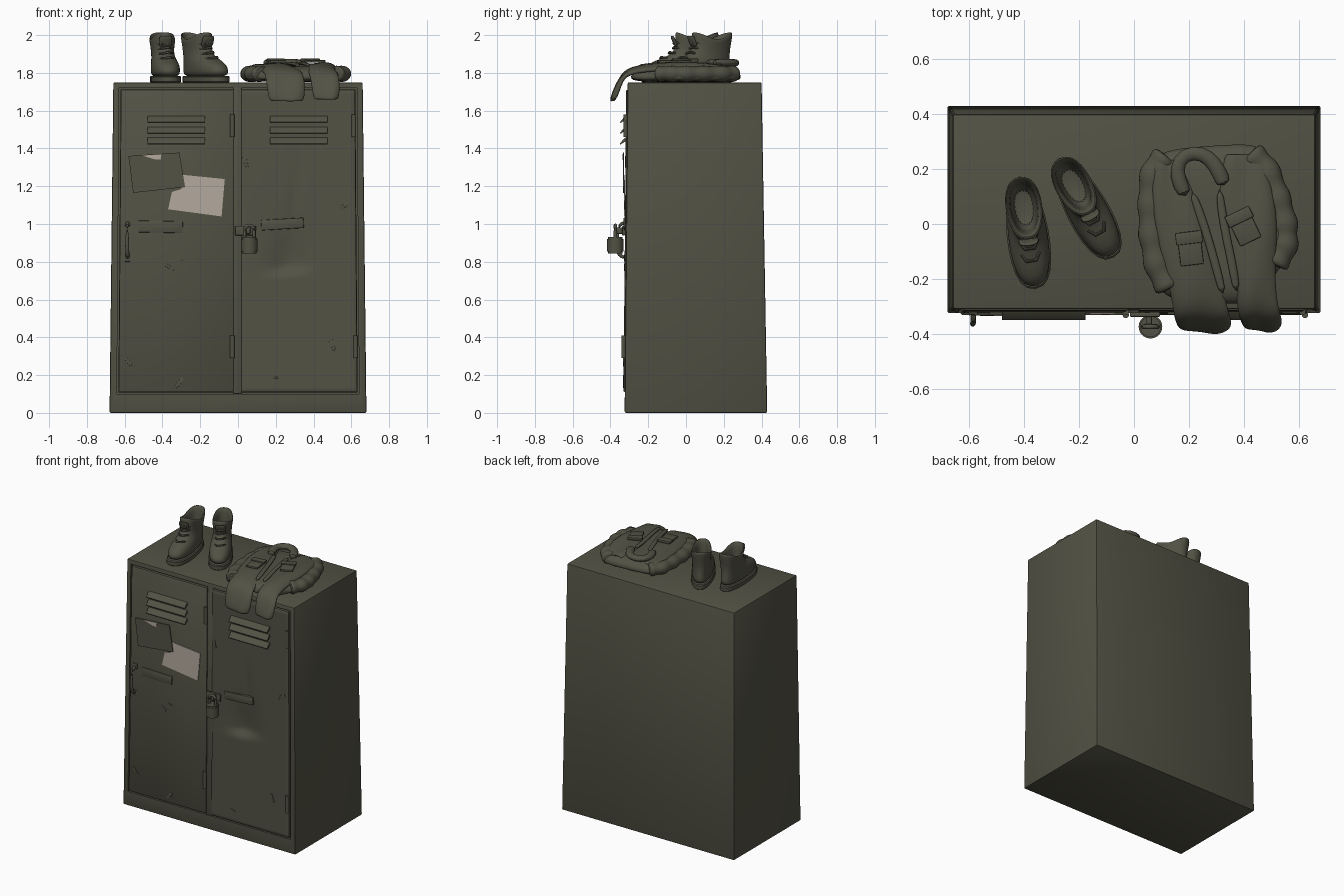
import bpy, bmesh, math
from math import sin, cos, pi, exp
from mathutils import Vector, Matrix

if "Cube" in bpy.data.objects:
    bpy.data.objects.remove(bpy.data.objects["Cube"])


def material(name, rgb):
    m = bpy.data.materials.new(name)
    m.use_nodes = True
    m.diffuse_color = (*rgb, 1)
    m.node_tree.nodes["Principled BSDF"].inputs["Base Color"].default_value = (*rgb, 1)
    return m


OLIVE = material("olive drab", (0.085, 0.083, 0.058))
PAPER = material("aged paper", (0.45, 0.40, 0.34))
TOP = 1.75


def front(z):
    """Depth of the leaning front at a height."""
    return -0.325 + 0.009 * z


def finish(name, bm, mat=OLIVE, subsurf=0, thick=0, angle=40):
    bmesh.ops.recalc_face_normals(bm, faces=bm.faces)
    me = bpy.data.meshes.new(name)
    bm.to_mesh(me)
    bm.free()
    ob = bpy.data.objects.new(name, me)
    bpy.context.collection.objects.link(ob)
    me.materials.append(mat)
    if thick:
        ob.modifiers.new("thickness", 'SOLIDIFY').thickness = thick
    if subsurf:
        s = ob.modifiers.new("smooth", 'SUBSURF')
        s.levels = s.render_levels = subsurf
    bpy.ops.object.select_all(action='DESELECT')
    ob.select_set(True)
    bpy.context.view_layer.objects.active = ob
    bpy.ops.object.shade_smooth_by_angle(angle=math.radians(angle))
    return ob


def box(name, loc, size, rot=(0, 0, 0), bevel=0.004, mat=OLIVE):
    bm = bmesh.new()
    bmesh.ops.create_cube(bm, size=1, matrix=Matrix.Diagonal((*size, 1)))
    if bevel:
        bmesh.ops.bevel(bm, geom=bm.edges[:], offset=bevel, segments=2, affect='EDGES', profile=0.5)
    ob = finish(name, bm, mat)
    ob.location, ob.rotation_euler = loc, rot
    return ob


def loft(name, rings, closed=True, caps=True, **kw):
    """Skin a list of point rows."""
    bm = bmesh.new()
    rows = [[bm.verts.new(p) for p in r] for r in rings]
    n = len(rows[0])
    for a, b in zip(rows, rows[1:]):
        for i in range(n if closed else n - 1):
            j = (i + 1) % n
            bm.faces.new((a[i], a[j], b[j], b[i]))
    if closed and caps:
        bm.faces.new(rows[0])
        bm.faces.new(rows[-1])
    return finish(name, bm, **kw)


def tube(name, pts, r, n=10, flat=1.0, **kw):
    """Round or flattened tube along a path; r may vary per point."""
    pts = [Vector(p) for p in pts]
    rings = []
    for i, p in enumerate(pts):
        t = (pts[min(i + 1, len(pts) - 1)] - pts[max(i - 1, 0)]).normalized()
        side = t.cross(Vector((0, 0, 1)))
        side = side.normalized() if side.length > 0.1 else Vector((1, 0, 0))
        up = side.cross(t)
        rad = r[i] if isinstance(r, (list, tuple)) else r
        rings.append([p + rad * (side * cos(2 * pi * k / n) + up * flat * sin(2 * pi * k / n)) for k in range(n)])
    return loft(name, rings, **kw)


# Cabinet shell: tapered box with a recessed front
bm = bmesh.new()
bmesh.ops.create_cube(bm, size=1)
for v in bm.verts:
    hi, back = v.co.z > 0, v.co.y > 0
    y = (0.40 if hi else 0.43) if back else front(TOP if hi else 0)
    v.co = ((0.66 if hi else 0.68) * (1 if v.co.x > 0 else -1), y, TOP if hi else 0)
bmesh.ops.bevel(bm, geom=bm.edges[:], offset=0.008, segments=2, affect='EDGES', profile=0.5)
face = max(bm.faces, key=lambda f: f.calc_area() * (f.normal.y < -0.9))
bmesh.ops.inset_individual(bm, faces=[face], thickness=0.02)
for v in face.verts:
    hi = v.co.z > 1
    z = 1.72 if hi else 0.1
    v.co = (math.copysign(0.642 * (1 - 0.012 * z), v.co.x), front(z), z)
ext = bmesh.ops.extrude_discrete_faces(bm, faces=[face])["faces"][0]
for v in ext.verts:
    v.co.y += 0.06
finish("cabinet_shell", bm, angle=30)
box("door_divider", (-0.003, -0.30, 0.91), (0.046, 0.03, 1.62), (-0.009, 0, 0))


def dent(x, z):
    """Crushed hollow with a hard lower crease."""
    crease = 0.775 + 0.10 * (x - 0.27)
    g = exp(-((z - crease) / 0.2) ** 2) if z > crease else max(0, 1 - (crease - z) / 0.05)
    return 0.032 * exp(-((x - 0.27) / 0.10) ** 2) * g + 0.008 * exp(-((x - 0.30) / 0.03) ** 2 - ((z - 1.1) / 0.15) ** 2)


def door(name, x0, x1, hollow):
    nx, nz = (40, 90) if hollow else (1, 1)
    z0, z1, lip = 0.108, 1.713, 0.008
    xs = [x0, x0 + lip * 0.3] + [x0 + lip + (x1 - x0 - 2 * lip) * i / nx for i in range(nx + 1)] + [x1 - lip * 0.3, x1]
    zs = [z0, z0 + lip * 0.3] + [z0 + lip + (z1 - z0 - 2 * lip) * i / nz for i in range(nz + 1)] + [z1 - lip * 0.3, z1]
    rows = []
    for j, z in enumerate(zs):
        row = []
        for i, x in enumerate(xs):
            edge = min(i, j, len(xs) - 1 - i, len(zs) - 1 - j)
            out = (-0.025, 0.003, 0.007)[min(edge, 2)]
            row.append((x * (1 - 0.012 * z), front(z) - out + (dent(x, z) if hollow else 0), z))
        rows.append(row)
    loft(name, rows, closed=False)


door("right_door", -0.634, -0.022, False)
door("left_door", 0.017, 0.634, True)

# Louvres and hinges
for side, cx, hx in (("right", -0.328, -0.03), ("left", 0.322, 0.625)):
    for i in range(3):
        z = 1.552 - 0.057 * i
        y = front(z) - 0.006
        w = 0.152
        prof = [(0.004, 0.022), (-0.010, 0.014), (-0.032, -0.012), (-0.030, -0.018), (-0.008, -0.004), (0.004, 0.0)]
        loft(f"{side}_louvre_{i + 1}", [[(cx + s * w, y + a, z + b) for a, b in prof] for s in (-1, 1)])
    for z in (0.35, 1.52):
        x = hx * (1 - 0.012 * z)
        tube(f"{side}_hinge", [(x, front(z) - 0.009, z - 0.06), (x, front(z) - 0.009, z + 0.06)], 0.012)

# Pull handle and worn label plates
y = front(0.9) - 0.005
tube("pull_handle", [(-0.585, y, 1.01), (-0.585, y - 0.034, 0.995), (-0.587, y - 0.042, 0.96),
                     (-0.587, y - 0.042, 0.87), (-0.585, y - 0.034, 0.835), (-0.585, y, 0.82)], 0.011, subsurf=1)
for z in (0.82, 1.01):
    box("handle_foot", (-0.585, y, z), (0.034, 0.014, 0.04))
box("right_label_plate", (-0.41, y, 0.985), (0.235, 0.014, 0.062), (0, 0.02, 0))
box("left_label_plate", (0.235, y + 0.004, 1.0), (0.225, 0.024, 0.055), (0, -0.06, 0))

# Hasp and padlock
box("hasp_strap", (0.04, y - 0.008, 0.965), (0.11, 0.016, 0.05))
box("hasp_staple", (0.055, y - 0.027, 0.965), (0.02, 0.04, 0.035))
px, py = 0.06, -0.374
for i, (r, z0, z1) in enumerate(((0.038, 0.845, 0.93), (0.043, 0.855, 0.92))):
    tube("padlock_body", [(px, py, z0), (px, py, z1)], r, n=24)
arch = [(px + 0.025 * cos(pi * k / 8), py, 0.965 + 0.028 * sin(pi * k / 8)) for k in range(9)]
tube("padlock_shackle", [(px + 0.025, py, 0.92)] + arch + [(px - 0.025, py, 0.92)], 0.009)


# Pinned sheets
def sheet(name, corners, mat, lift):
    loft(name, [[(x, front(z) - lift - d, z) for x, z in corners] for d in (0, 0.005)], mat=mat)


sheet("pale_note", [(-0.29, 1.26), (-0.07, 1.238), (-0.087, 1.04), (-0.37, 1.078), (-0.35, 1.17), (-0.30, 1.185)], PAPER, 0.008)
sheet("olive_card", [(-0.58, 1.36), (-0.31, 1.378), (-0.28, 1.195), (-0.555, 1.165)], OLIVE, 0.015)
sheet("torn_note_corner", [(-0.51, 1.363), (-0.405, 1.37), (-0.41, 1.34), (-0.44, 1.342)], PAPER, 0.018)

# Paint chips
for x, z, s, a in ((-0.36, 0.77, 0.05, 0.6), (-0.31, 0.81, 0.03, 0.2), (0.50, 0.36, 0.06, 1.2), (0.04, 1.33, 0.06, 1.3),
                   (0.57, 1.10, 0.06, -0.6), (-0.58, 0.27, 0.05, 0.9), (-0.31, 0.16, 0.06, -0.9), (0.19, 0.19, 0.04, 0.3)):
    box("paint_chip", (x, front(z) - 0.008, z), (s, 0.005, s * 0.3), (0, a, 0), 0.001)


# Boots: stacked egg outlines, toe towards the front, open shaft
def egg(z, toe, heel, wt, wh, n=24):
    """Outline between toe and heel with separate widths."""
    mid, half = (toe + heel) / 2, (heel - toe) / 2
    ring = []
    for k in range(n):
        c, s = cos(2 * pi * k / n), sin(2 * pi * k / n)
        w = wt + (wh - wt) * (c + 1) / 2
        ring.append((w * math.copysign(abs(s) ** 0.8, s), mid + half * c, z))
    return ring


def boot(side, loc, turn):
    shaft = [egg(*e) for e in (
        (0.025, -0.200, 0.198, 0.078, 0.060), (0.06, -0.203, 0.200, 0.083, 0.062), (0.09, -0.185, 0.195, 0.080, 0.062),
        (0.115, -0.135, 0.192, 0.068, 0.062), (0.135, -0.075, 0.190, 0.058, 0.062), (0.16, -0.035, 0.190, 0.056, 0.062),
        (0.20, -0.025, 0.195, 0.060, 0.066), (0.24, -0.03, 0.207, 0.066, 0.072), (0.25, -0.02, 0.200, 0.060, 0.066),
        (0.235, -0.005, 0.185, 0.048, 0.054), (0.15, 0.005, 0.175, 0.042, 0.048), (0.08, 0.01, 0.17, 0.04, 0.045))]
    # Dip the collar at the sides
    shaft = [[(x, y, z - (0.02 * cos((y - 0.09) * 25) if z > 0.22 else 0)) for x, y, z in r] for r in shaft]
    parts = [loft(side + "_boot_upper", shaft, subsurf=1, angle=60)]
    sole = [egg(z, -0.208 + d, 0.205 - d, 0.087 - d, 0.066 - d) for z, d in ((0, 0.004), (0.004, 0), (0.028, 0), (0.034, 0.006))]
    parts.append(loft(side + "_boot_sole", sole))
    for i in range(4):
        z, yy, w = 0.128 + 0.026 * i, (-0.105, -0.06, -0.038, -0.034)[i], 0.034
        parts.append(tube(side + "_boot_lace", [(-w, yy + 0.03, z - 0.004), (-w * 0.5, yy, z), (w * 0.5, yy, z + 0.006),
                                                (w, yy + 0.03, z)], 0.006, n=8))
    tongue = [[(x, -0.02 - 0.012 * i + 6 * x * x, 0.19 + 0.03 * i) for x in (-0.035, -0.012, 0.012, 0.035)] for i in range(3)]
    parts.append(loft(side + "_boot_tongue", tongue, closed=False, thick=0.012, subsurf=1))
    for p in parts:
        p.location = loc
        p.rotation_euler.z = math.radians(turn)


boot("right", (-0.388, -0.03, TOP), 8)
boot("left", (-0.175, 0.06, TOP), 29)


# Folded jacket: padded bundle underneath
outline = [(0.03, 0.22), (0.12, 0.27), (0.22, 0.28), (0.36, 0.29), (0.46, 0.29), (0.52, 0.22), (0.56, 0.10), (0.60, -0.04),
           (0.58, -0.12), (0.50, -0.18), (0.49, -0.29), (0.34, -0.29), (0.16, -0.29), (0.07, -0.23), (0.03, -0.12), (0.03, 0.05)]
rings = []
for s, z in ((0.97, 0.0), (1.01, 0.025), (0.99, 0.05), (0.88, 0.075), (0.6, 0.085), (0.25, 0.085)):
    rings.append([(0.31 + (x - 0.31) * s, (y + 0.0) * s, TOP + z) for x, y in outline])
loft("jacket_bundle", rings, subsurf=2, angle=80)

# Sleeves tucked along both sides
for name, path in (("right_sleeve", [(0.12, 0.25), (0.07, 0.19), (0.062, 0.08), (0.065, -0.04), (0.085, -0.15), (0.13, -0.24)]),
                   ("left_sleeve", [(0.42, 0.26), (0.48, 0.20), (0.52, 0.10), (0.548, 0.0), (0.55, -0.08), (0.51, -0.15)])):
    pts = [Vector((x, y, TOP + 0.045)) for x, y in path]
    dense = [a.lerp(b, t / 4) for a, b in zip(pts, pts[1:]) for t in range(4)] + [pts[-1]]
    tube(name, dense, [0.05 + 0.005 * sin(i * 1.7) for i in range(len(dense))], n=12, flat=0.85, subsurf=1, angle=80)


# Front panels draped over the edge: rows of (y, z, left x, right x)
def drape(name, rows, thick=0.022):
    grid = []
    for k, (y, z, a, b) in enumerate(rows):
        row = []
        for i in range(9):
            t = i / 8
            fold = 0.006 * sin(7 * t + 1.3 * k) - 0.02 * (2 * t - 1) ** 4
            row.append((a + (b - a) * t, y - (fold if z < 1.8 else 0), z + (fold if z >= 1.8 else 0)))
        grid.append(row)
    loft(name, grid, closed=False, thick=thick, subsurf=2, angle=80)


drape("right_panel", [(0.24, 1.835, 0.06, 0.17), (0.12, 1.85, 0.06, 0.22), (0.0, 1.853, 0.07, 0.265), (-0.14, 1.85, 0.10, 0.305),
                      (-0.26, 1.838, 0.13, 0.335), (-0.335, 1.81, 0.14, 0.35), (-0.375, 1.74, 0.148, 0.36), (-0.405, 1.65, 0.16, 0.357)])
drape("left_panel", [(0.26, 1.835, 0.32, 0.47), (0.13, 1.85, 0.30, 0.51), (0.0, 1.855, 0.315, 0.53), (-0.13, 1.85, 0.345, 0.52),
                     (-0.25, 1.838, 0.365, 0.52), (-0.33, 1.81, 0.375, 0.535), (-0.37, 1.74, 0.385, 0.545), (-0.40, 1.66, 0.395, 0.54)])

# Zip edges, collar and chest pockets
for name, path in (("right_zip_edge", [(0.21, 0.12), (0.255, 0), (0.295, -0.14), (0.325, -0.26)]),
                   ("left_zip_edge", [(0.31, 0.13), (0.325, 0), (0.355, -0.13), (0.375, -0.25)])):
    tube(name, [(x, y, 1.85 - 0.1 * max(0, -y - 0.13)) for x, y in path], 0.016, flat=0.6, subsurf=1)
collar = [(0.19, 0.10), (0.155, 0.17), (0.16, 0.235), (0.215, 0.265), (0.275, 0.245), (0.31, 0.19), (0.33, 0.14)]
tube("jacket_collar", [(x, y, 1.853) for x, y in collar], 0.03, flat=0.7, subsurf=1)
for side, x, y, turn in (("right", 0.205, -0.09, 0.12), ("left", 0.40, -0.01, 0.45)):
    spin = Matrix.Rotation(turn, 3, 'Z')
    box(side + "_pocket", (x, y, 1.861), (0.085, 0.12, 0.014), (0, 0, turn))
    box(side + "_pocket_flap", Vector((x, y, 1.867)) + spin @ Vector((0, 0.04, 0)), (0.098, 0.045, 0.016), (0, 0, turn))
